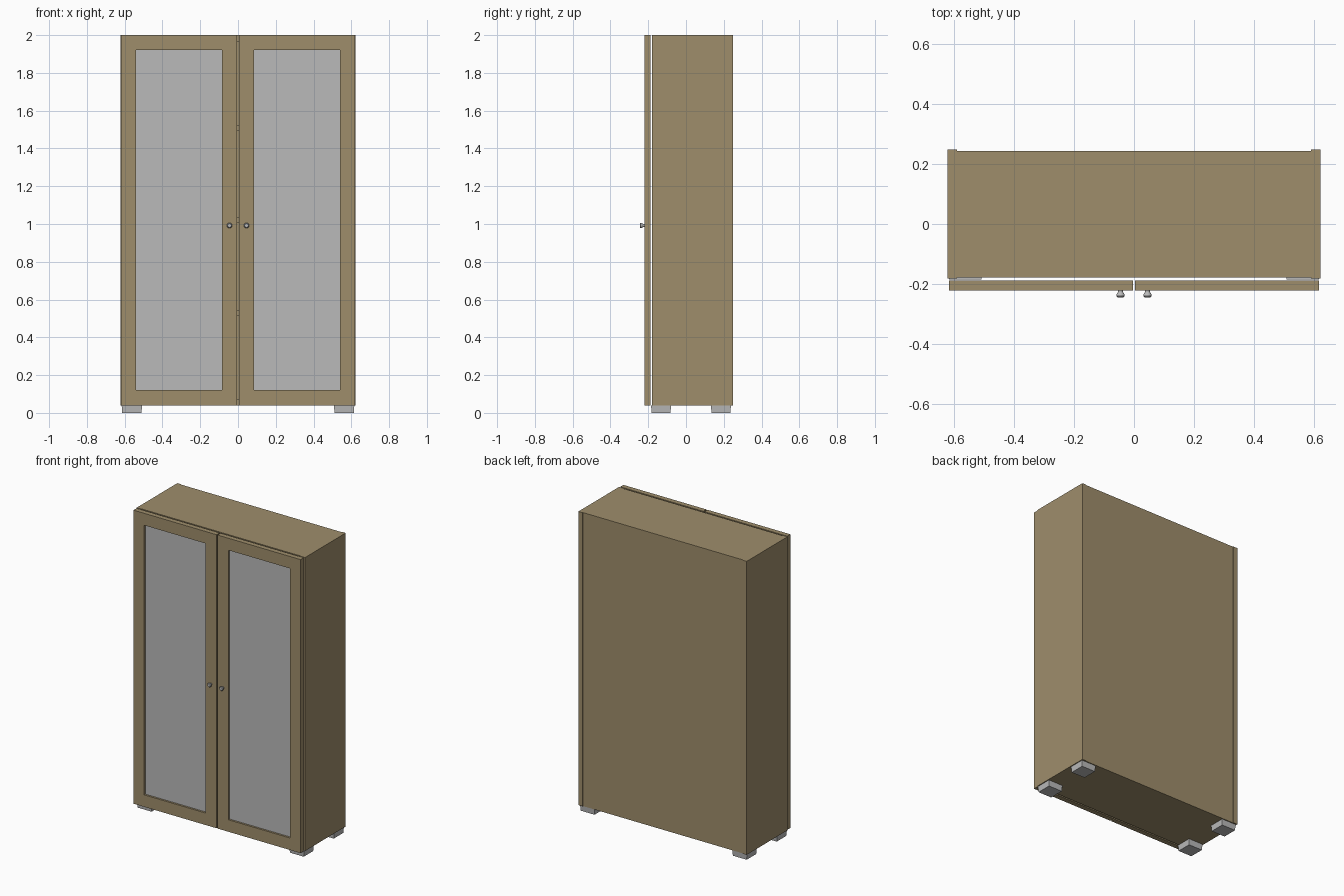
import bpy, bmesh, math

if "Cube" in bpy.data.objects:
    bpy.data.objects.remove(bpy.data.objects["Cube"])


def material(name, rgb):
    m = bpy.data.materials.new(name)
    m.diffuse_color = (*rgb, 1)
    m.use_nodes = True
    m.node_tree.nodes["Principled BSDF"].inputs["Base Color"].default_value = m.diffuse_color
    return m


wood = material("oak_wood", (0.345, 0.27, 0.148))
grey = material("light_grey", (0.49, 0.49, 0.49))


def finish(bm, name, mat):
    me = bpy.data.meshes.new(name)
    bmesh.ops.recalc_face_normals(bm, faces=bm.faces)
    bm.to_mesh(me)
    bm.free()
    me.materials.append(mat)
    ob = bpy.data.objects.new(name, me)
    bpy.context.collection.objects.link(ob)
    return ob


def box(name, x, y, z, mat, taper=0.0):
    """Box between (min, max) pairs; taper narrows the bottom."""
    bm = bmesh.new()
    bmesh.ops.create_cube(bm, size=1)
    for v in bm.verts:
        t = taper if v.co.z < 0 else 0
        sx, sy = (math.copysign(1, v.co.x), math.copysign(1, v.co.y))
        v.co.x = (x[0] + x[1]) / 2 + sx * ((x[1] - x[0]) / 2 - t)
        v.co.y = (y[0] + y[1]) / 2 + sy * ((y[1] - y[0]) / 2 - t)
        v.co.z = z[0] if v.co.z < 0 else z[1]
    return finish(bm, name, mat)


def knob(name, cx, cz):
    """Turned knob lathed around the y axis."""
    profile = [(0.008, -0.218), (0.008, -0.226), (0.014, -0.236),
               (0.014, -0.240), (0.010, -0.2445)]
    n = 24
    bm = bmesh.new()
    rings = [[bm.verts.new((cx + r * math.cos(2 * math.pi * i / n), y,
                            cz + r * math.sin(2 * math.pi * i / n)))
              for i in range(n)] for r, y in profile]
    for a, b in zip(rings, rings[1:]):
        for i in range(n):
            j = (i + 1) % n
            bm.faces.new((a[i], a[j], b[j], b[i]))
    bm.faces.new(rings[0])
    bm.faces.new(rings[-1])
    ob = finish(bm, name, grey)
    bpy.context.view_layer.objects.active = ob
    ob.select_set(True)
    bpy.ops.object.shade_smooth_by_angle(angle=math.radians(30))
    ob.select_set(False)


Z0, Z1 = 0.04, 2.0          # carcass bottom and top
DOOR_Y = (-0.221, -0.188)   # door thickness

# Carcass panels
box("top_panel", (-0.59, 0.59), (-0.178, 0.236), (Z1 - 0.033, Z1), wood)
box("bottom_panel", (-0.59, 0.59), (-0.178, 0.236), (Z0, Z0 + 0.033), wood)
box("back_panel", (-0.59, 0.59), (0.236, 0.244), (Z0, Z1), wood)

# Shelves
for i, z in enumerate((0.53, 1.02, 1.51)):
    box(f"shelf_{i + 1}", (-0.59, 0.59), (-0.17, 0.236), (z - 0.015, z + 0.015), wood)

for side, s in (("left", -1), ("right", 1)):
    def span(a, b):
        return (a, b) if s > 0 else (-b, -a)

    box(f"{side}_side_panel", span(0.59, 0.622), (-0.181, 0.248), (Z0, Z1), wood)

    # Framed door with inset pane
    box(f"{side}_door_inner_stile", span(0.004, 0.084), DOOR_Y, (Z0, Z1), wood)
    box(f"{side}_door_outer_stile", span(0.539, 0.617), DOOR_Y, (Z0, Z1), wood)
    box(f"{side}_door_bottom_rail", span(0.084, 0.539), DOOR_Y, (Z0, 0.12), wood)
    box(f"{side}_door_top_rail", span(0.084, 0.539), DOOR_Y, (1.92, Z1), wood)
    box(f"{side}_door_pane", span(0.084, 0.539), (-0.208, -0.201), (0.12, 1.92), grey)
    knob(f"{side}_knob", s * 0.045, 0.992)

    # Feet
    for end, y in (("front", (-0.185, -0.079)), ("back", (0.132, 0.238))):
        box(f"{side}_{end}_foot", span(0.508, 0.616), y, (0, Z0), grey, taper=0.003)
